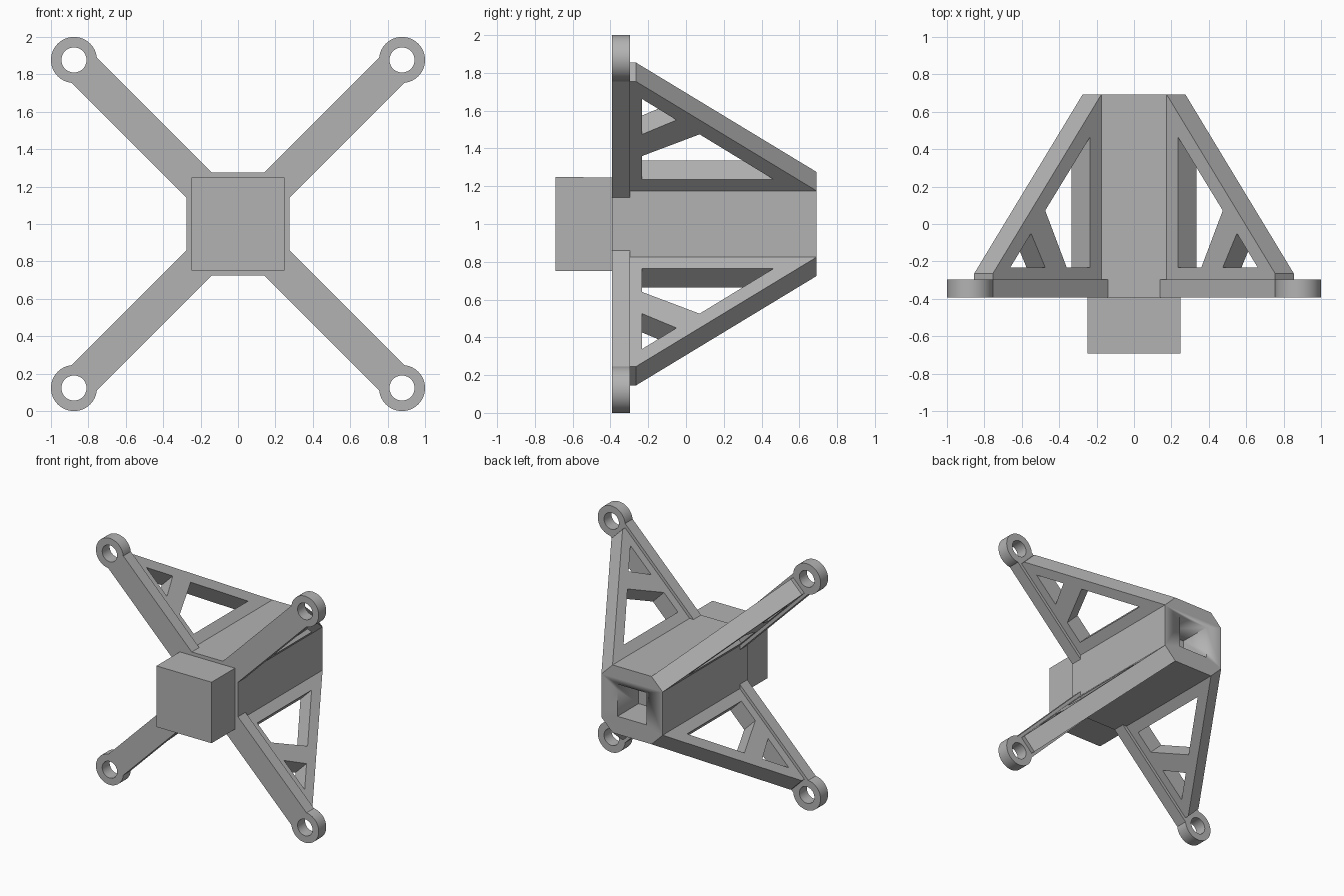
import bpy, bmesh
from math import radians, sin, cos, asin, sqrt, pi
from mathutils import Matrix, Vector

if "Cube" in bpy.data.objects:
    bpy.data.objects.remove(bpy.data.objects["Cube"])

grey = bpy.data.materials.new("plain grey")
grey.use_nodes = True
colour = (0.45, 0.45, 0.45, 1)
grey.diffuse_color = colour
grey.node_tree.nodes["Principled BSDF"].inputs["Base Color"].default_value = colour

CENTRE = Vector((0, 0, 1))
FRONT, PLATE_BACK, BACK = -0.393, -0.297, 0.692
HALF, CUT = 0.275, 0.175            # body half width, half width of its flats
ARM_HALF, RING_R, HOLE_R = 0.0955, 0.123, 0.067
RING_DIST = 0.877 * sqrt(2)


def extruded(name, loops, half_depth, matrix):
    """Solid from an outline followed by hole loops."""
    curve = bpy.data.curves.new(name, 'CURVE')
    curve.dimensions, curve.fill_mode, curve.extrude = '2D', 'BOTH', half_depth
    for loop in loops:
        spline = curve.splines.new('POLY')
        spline.points.add(len(loop) - 1)
        for point, (u, v) in zip(spline.points, loop):
            point.co = (u, v, 0, 1)
        spline.use_cyclic_u = True
    obj = bpy.data.objects.new(name, curve)
    bpy.context.collection.objects.link(obj)
    bpy.ops.object.select_all(action='DESELECT')
    obj.select_set(True)
    bpy.context.view_layer.objects.active = obj
    bpy.ops.object.convert(target='MESH')
    obj = bpy.context.view_layer.objects.active
    bm = bmesh.new()
    bm.from_mesh(obj.data)
    bmesh.ops.remove_doubles(bm, verts=bm.verts, dist=1e-5)
    bmesh.ops.recalc_face_normals(bm, faces=bm.faces)
    bm.transform(matrix)
    bm.to_mesh(obj.data)
    bm.free()
    obj.data.materials.clear()
    obj.data.materials.append(grey)
    bpy.ops.object.shade_smooth_by_angle(angle=radians(30))
    return obj


def facing_front(y0, y1):
    """Stands a flat outline upright, centred between two depths."""
    return Matrix.Translation(CENTRE + Vector((0, (y0 + y1) / 2, 0))) @ Matrix.Rotation(pi / 2, 4, 'X')


def square(h):
    return [(-h, -h), (h, -h), (h, h), (-h, h)]


def turned(r, t, a):
    return (r * cos(a) - t * sin(a), r * sin(a) + t * cos(a))


angles = [radians(45 + 90 * i) for i in range(4)]

# Cross-shaped plate with a ring at each arm end
neck = pi - asin(ARM_HALF / RING_R)
root = HALF * sqrt(2) - ARM_HALF
steps = 40
outline, holes = [], []
for a in angles:
    outline.append(turned(root, -ARM_HALF, a))
    for i in range(steps + 1):
        b = -neck + 2 * neck * i / steps
        outline.append(turned(RING_DIST + RING_R * cos(b), RING_R * sin(b), a))
    outline.append(turned(root, ARM_HALF, a))
    holes.append([turned(RING_DIST + HOLE_R * cos(2 * pi * i / steps),
                         HOLE_R * sin(2 * pi * i / steps), a) for i in range(steps)])
extruded("cross_plate", [outline] + holes, (PLATE_BACK - FRONT) / 2,
         facing_front(FRONT, PLATE_BACK))

# Eight-sided body with a square socket in its back
octagon = []
for a in angles:
    d = a - radians(45)
    octagon += [turned(HALF, CUT, d), turned(CUT, HALF, d)]
body = extruded("body", [octagon], (BACK - FRONT) / 2 - 0.0005, facing_front(FRONT + 0.001, BACK))
cutter = extruded("socket_cutter", [square(0.13)], 0.27, facing_front(BACK - 0.27, BACK + 0.27))
cutter.hide_render = True
bpy.context.view_layer.objects.active = body
socket = body.modifiers.new("socket", 'BOOLEAN')
socket.object, socket.operation, socket.solver = cutter, 'DIFFERENCE', 'EXACT'
bpy.ops.object.modifier_apply(modifier="socket")
bpy.data.objects.remove(cutter)

# Square block on the front
extruded("front_block", [square(0.2475)], 0.15, facing_front(-0.692, -0.392))

# Triangular braces, each with two openings, drawn as distance out and depth
chamfer = (HALF + CUT) / sqrt(2)
brace = [(0.30, -0.31), (1.138, -0.31), (1.138, -0.265), (chamfer, BACK), (0.30, BACK - 0.01)]
inner_gap = [(0.403, -0.232), (0.58, -0.232), (0.742, 0.072), (0.403, 0.465)]
outer_gap = [(0.742, -0.232), (1.006, -0.232), (0.849, -0.05)]
for name, a in zip(("upper_left", "upper_right", "lower_right", "lower_left"), angles):
    out, back = Vector((cos(a), 0, sin(a))), Vector((0, 1, 0))
    axes = Matrix((out, back, out.cross(back))).transposed().to_4x4()
    extruded("brace_" + name, [brace, inner_gap, outer_gap], (HALF - CUT) / sqrt(2),
             Matrix.Translation(CENTRE) @ axes)
